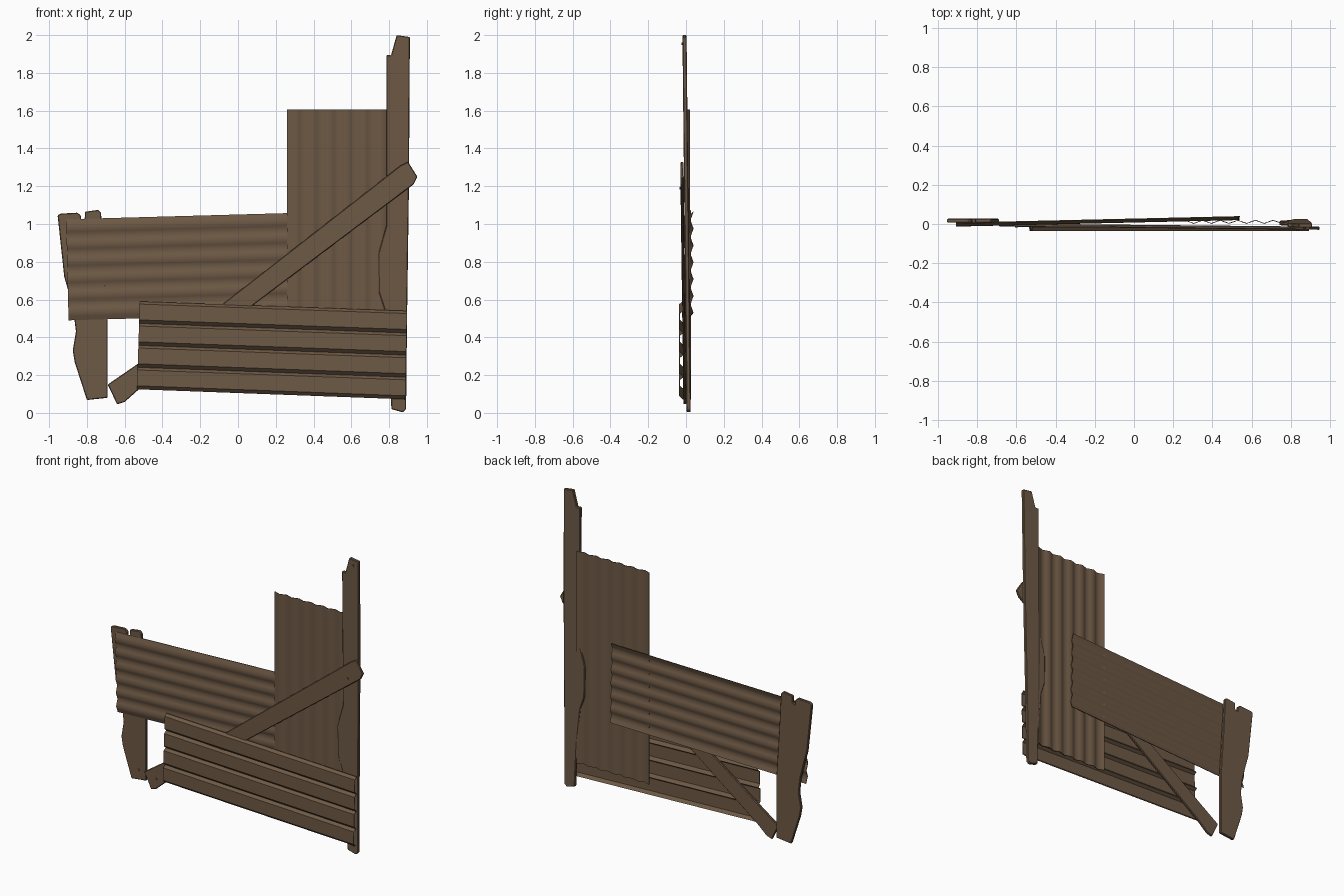
import bpy, bmesh, math
from mathutils import Vector

if "Cube" in bpy.data.objects:
    bpy.data.objects.remove(bpy.data.objects["Cube"])

wood = bpy.data.materials.new("weathered brown")
wood.diffuse_color = (0.155, 0.1, 0.06, 1)
wood.use_nodes = True
wood.node_tree.nodes["Principled BSDF"].inputs["Base Color"].default_value = wood.diffuse_color


def finish(bm, name, smooth_angle=None):
    bmesh.ops.recalc_face_normals(bm, faces=bm.faces)
    me = bpy.data.meshes.new(name)
    bm.to_mesh(me)
    bm.free()
    ob = bpy.data.objects.new(name, me)
    bpy.context.collection.objects.link(ob)
    me.materials.append(wood)
    if smooth_angle:
        bpy.ops.object.select_all(action='DESELECT')
        ob.select_set(True)
        bpy.context.view_layer.objects.active = ob
        bpy.ops.object.shade_smooth_by_angle(angle=math.radians(smooth_angle))
    return ob


def plank(name, outline, depth, thick):
    """Extruded outline in x-z; depth(x, z) gives the middle y, so it can lean."""
    bm = bmesh.new()
    rings = [[bm.verts.new((x, depth(x, z) + s * thick / 2, z)) for x, z in outline]
             for s in (-1, 1)]
    bm.faces.new(rings[0])
    bm.faces.new(rings[1][::-1])
    n = len(outline)
    for i in range(n):
        j = (i + 1) % n
        bm.faces.new((rings[0][i], rings[0][j], rings[1][j], rings[1][i]))
    ob = finish(bm, name)
    bev = ob.modifiers.new("worn edges", 'BEVEL')
    bev.width = 0.004
    bev.segments = 1
    return ob


def sheet(name, a0, a1, b0, b1, profile, thick, smooth_angle):
    """Folded sheet: profile (t, y offset) runs a0->a1 at one end and b0->b1 at the other."""
    a0, a1, b0, b1 = map(Vector, (a0, a1, b0, b1))
    bm = bmesh.new()
    rows = []
    for t, dy in profile:
        off = Vector((0, dy, 0))
        p, q = a0.lerp(a1, t) + off, b0.lerp(b1, t) + off
        h = Vector((0, thick / 2, 0))
        rows.append([bm.verts.new(v) for v in (p - h, q - h, q + h, p + h)])
    for r, s in zip(rows, rows[1:]):
        for k in range(4):
            m = (k + 1) % 4
            bm.faces.new((r[k], r[m], s[m], s[k]))
    bm.faces.new(rows[0])
    bm.faces.new(rows[-1][::-1])
    return finish(bm, name, smooth_angle)


def wave(count, amp, per=4):
    n = count * per
    return [(i / n, amp * math.cos(2 * math.pi * i / per)) for i in range(n + 1)]


# Tall right post, leaning forward at the top, with a splintered bulge
def right_y(x, z):
    return 0.014 - 0.011 * z


plank("right_post", [
    (0.84, 2.0), (0.91, 1.99), (0.905, 1.2), (0.895, 0.5), (0.89, 0.02), (0.872, 0.003),
    (0.812, 0.02), (0.80, 0.3), (0.775, 0.55), (0.745, 0.64), (0.742, 0.84),
    (0.785, 0.99), (0.785, 1.895), (0.81, 1.893)], right_y, 0.022)

# Short left post with a split top and chewed edge
def left_y(x, z):
    return 0.017


plank("left_post", [
    (-0.955, 1.045), (-0.94, 1.055), (-0.85, 1.06), (-0.832, 1.045), (-0.828, 1.01),
    (-0.812, 1.02), (-0.81, 1.065), (-0.74, 1.075), (-0.725, 1.06), (-0.71, 0.8),
    (-0.69, 0.5), (-0.69, 0.08), (-0.80, 0.068), (-0.865, 0.27), (-0.875, 0.33),
    (-0.858, 0.43), (-0.87, 0.53), (-0.90, 0.65), (-0.92, 0.72)], left_y, 0.02)

# Diagonal brace
def brace_y(x, z):
    return -0.012 - 0.010 * x


plank("diagonal_brace", [
    (0.90, 1.33), (0.95, 1.25), (0.93, 1.21), (0.08, 0.57), (-0.53, 0.12),
    (-0.60, 0.058), (-0.64, 0.045), (-0.69, 0.15), (-0.53, 0.26), (-0.09, 0.57),
    (0.86, 1.31)], brace_y, 0.016)

# Long corrugated sheet running behind, ripples stacked in z
sheet("long_corrugated_sheet",
      (-0.897, -0.003, 0.49), (-0.91, -0.003, 1.025),
      (0.54, 0.03, 0.53), (0.53, 0.03, 1.065), wave(6, 0.008), 0.004, 50)

# Upright corrugated sheet, ripples side by side in x
sheet("upright_corrugated_sheet",
      (0.26, 0.011, 0.18), (0.80, 0.011, 0.18),
      (0.26, 0.011, 1.605), (0.80, 0.011, 1.605), wave(6, 0.008), 0.004, 50)

# Front ribbed panel: four flat ribs separated by narrow V grooves
front, back = -0.01, 0.009
ribs = [(0.0, back)]
for i in range(4):
    s = i / 4
    ribs += [(s + 0.045, front), (s + 0.215, front), (s + 0.25, back)]
sheet("front_ribbed_panel",
      (-0.535, -0.024, 0.125), (-0.52, -0.024, 0.59),
      (0.885, -0.024, 0.072), (0.895, -0.024, 0.54),
      [(1 - t, y) for t, y in
       [(0, back)] + [p for i in range(4) for p in
                      ((i / 4 + 0.03, front), (i / 4 + 0.21, front), (i / 4 + 0.25, back))]],
      0.004, 20)

# Nail heads
nails = [(0.87, 1.955, right_y, 0.011), (0.855, 0.06, right_y, 0.011),
         (0.835, 1.19, brace_y, 0.008), (-0.60, 0.125, brace_y, 0.008),
         (-0.745, 0.14, left_y, 0.01)]
for i, (x, z, depth, half) in enumerate(nails):
    ring = [(x + 0.008 * math.cos(k * math.pi / 3), z + 0.008 * math.sin(k * math.pi / 3))
            for k in range(6)]
    ob = plank(f"nail_{i + 1}", ring, lambda px, pz: depth(x, z) - half - 0.001, 0.008)
    ob.modifiers.clear()
